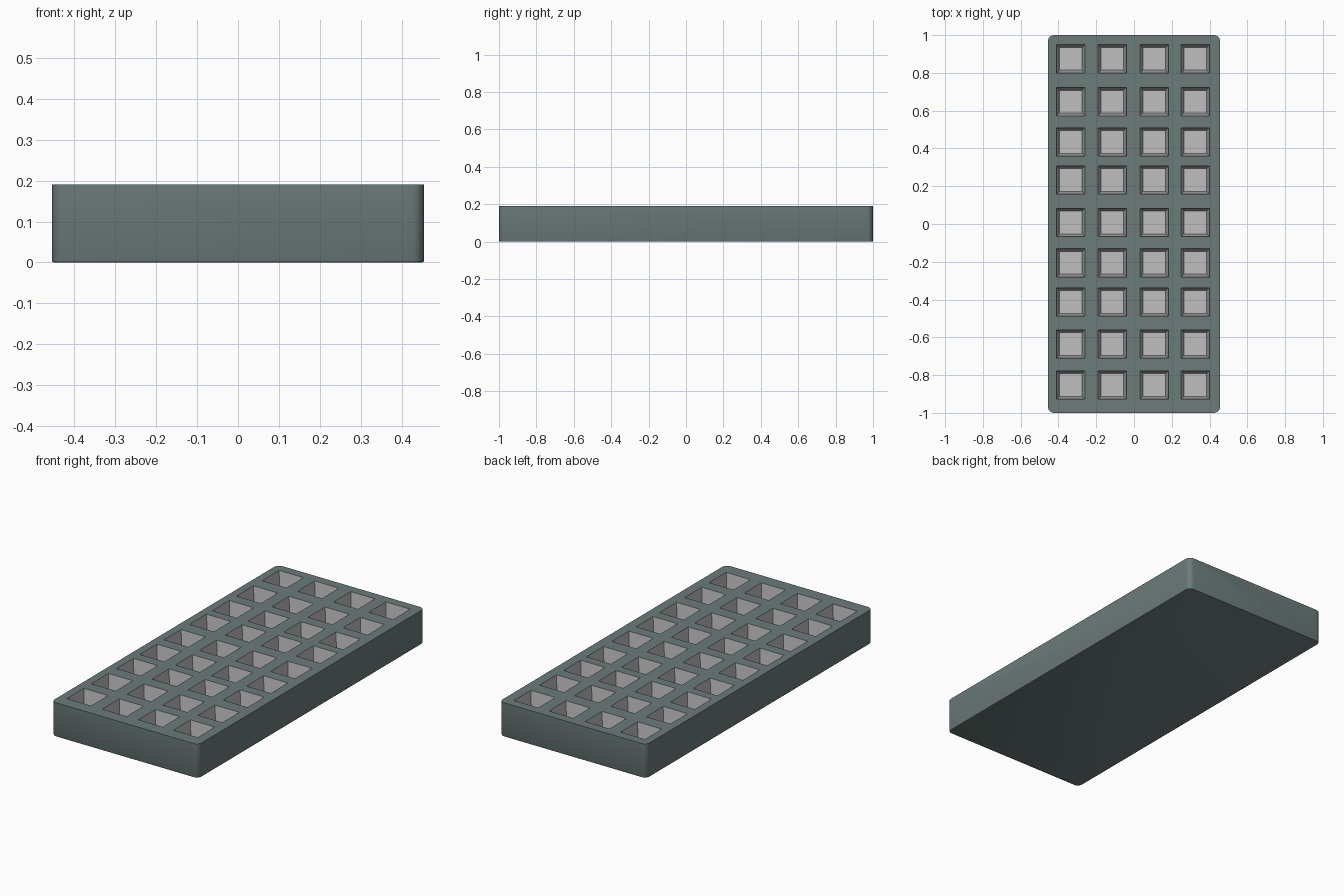
import bpy, bmesh

if "Cube" in bpy.data.objects:
    bpy.data.objects.remove(bpy.data.objects["Cube"])

HX, HY, H = 0.455, 1.0, 0.19        # half width, half length, height
FLOOR = 0.03                        # pocket floor height
HALF, TAPER = 0.075, 0.015          # pocket half size, inward draft
COLS = [-0.335, -0.115, 0.108, 0.325]
ROWS = [-0.852, -0.635, -0.413, -0.206, 0.008, 0.233, 0.434, 0.648, 0.874]


def material(name, rgb):
    m = bpy.data.materials.new(name)
    m.diffuse_color = (*rgb, 1)
    m.use_nodes = True
    m.node_tree.nodes["Principled BSDF"].inputs["Base Color"].default_value = m.diffuse_color
    return m


def cuts(limit, centres):
    return [-limit] + [c + s * HALF for c in centres for s in (-1, 1)] + [limit]


bm = bmesh.new()
xs, ys = cuts(HX, COLS), cuts(HY, ROWS)
nx, ny = len(xs), len(ys)
top = [[bm.verts.new((x, y, H)) for y in ys] for x in xs]

# top web, with a tapered grey pocket in every odd cell
for i in range(nx - 1):
    for j in range(ny - 1):
        rim = [top[i][j], top[i + 1][j], top[i + 1][j + 1], top[i][j + 1]]
        if i % 2 == 0 or j % 2 == 0:
            bm.faces.new(rim)
            continue
        signs = [(1, 1), (-1, 1), (-1, -1), (1, -1)]
        low = [bm.verts.new((v.co.x + sx * TAPER, v.co.y + sy * TAPER, FLOOR))
               for v, (sx, sy) in zip(rim, signs)]
        faces = [bm.faces.new(low)]
        for k in range(4):
            n = (k + 1) % 4
            faces.append(bm.faces.new((rim[k], rim[n], low[n], low[k])))
        for f in faces:
            f.material_index = 1

# outer walls and underside
base = [bm.verts.new((sx * HX, sy * HY, 0))
        for sx, sy in ((-1, -1), (1, -1), (1, 1), (-1, 1))]
edges_top = [[top[i][0] for i in range(nx)],
             [top[-1][j] for j in range(ny)],
             [top[i][-1] for i in reversed(range(nx))],
             [top[0][j] for j in reversed(range(ny))]]
for k in range(4):
    bm.faces.new([base[k], base[(k + 1) % 4]] + edges_top[k][::-1])
bm.faces.new(base[::-1])

# rounded upright corners, then a fine chamfer round the foot
upright = [e for e in bm.edges
           if {round(v.co.z, 3) for v in e.verts} == {0.0, H}]
bmesh.ops.bevel(bm, geom=upright, offset=0.03, segments=5, profile=0.5,
                affect='EDGES')
foot = [e for e in bm.edges if all(abs(v.co.z) < 1e-5 for v in e.verts)]
bmesh.ops.bevel(bm, geom=foot, offset=0.005, segments=2, profile=0.5,
                affect='EDGES')
bmesh.ops.recalc_face_normals(bm, faces=bm.faces)

mesh = bpy.data.meshes.new("pocket_tray")
bm.to_mesh(mesh)
bm.free()
mesh.materials.append(material("slate grey", (0.15, 0.20, 0.195)))
mesh.materials.append(material("light grey", (0.52, 0.52, 0.52)))
tray = bpy.data.objects.new("pocket_tray", mesh)
bpy.context.collection.objects.link(tray)
bpy.context.view_layer.objects.active = tray
tray.select_set(True)
bpy.ops.object.shade_smooth_by_angle(angle=0.6)
